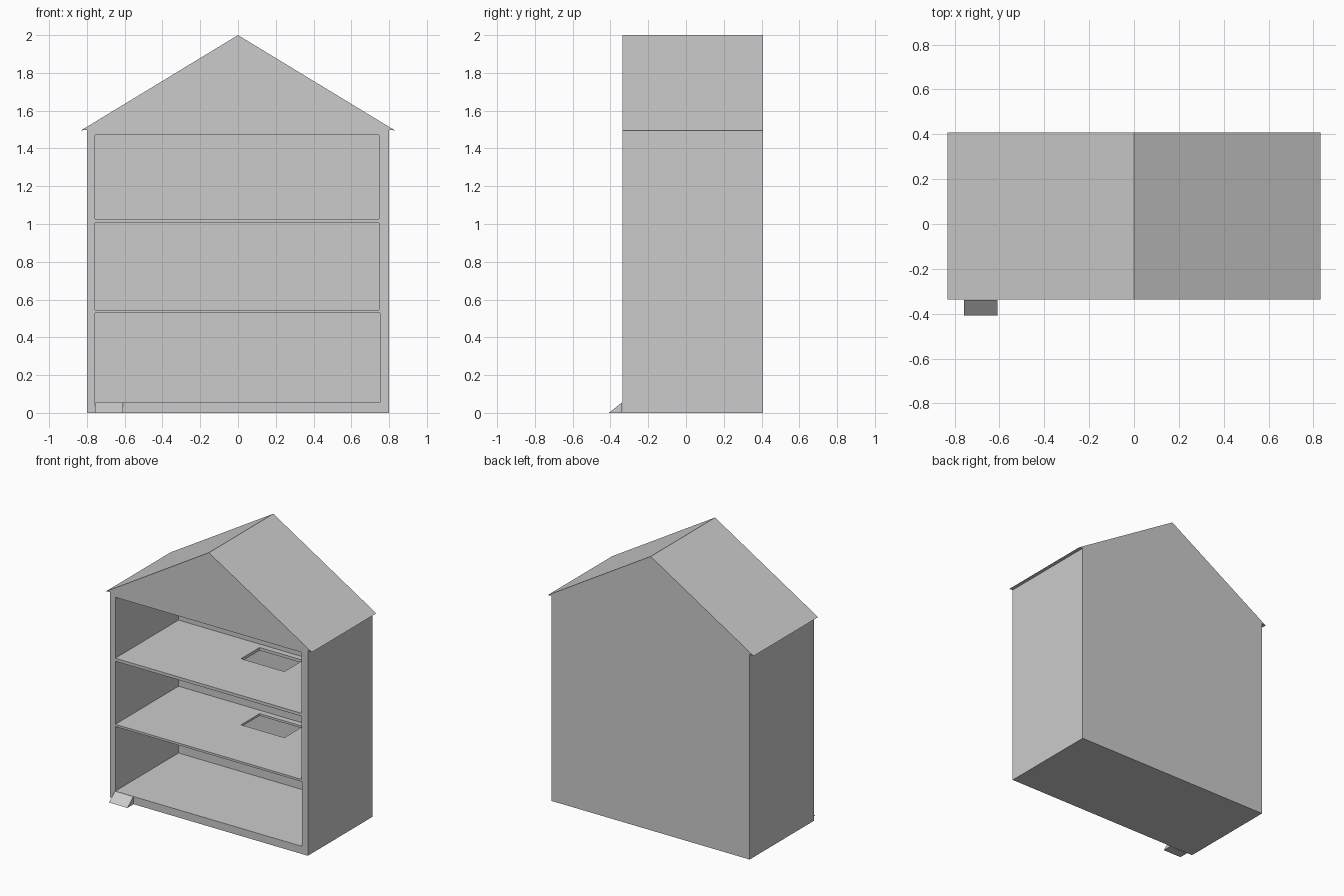
import bpy, bmesh

if "Cube" in bpy.data.objects:
    bpy.data.objects.remove(bpy.data.objects["Cube"])

FRONT, BACK = -0.336, 0.408


def prism(name, profile, axis, a, b):
    """Extrude a 2D profile along axis ('x': profile is y,z; 'y': profile is x,z)."""
    bm = bmesh.new()
    place = (lambda u, v: (a, u, v)) if axis == 'x' else (lambda u, v: (u, a, v))
    face = bm.faces.new([bm.verts.new(place(u, v)) for u, v in profile])
    ext = bmesh.ops.extrude_face_region(bm, geom=[face])
    move = (b - a, 0, 0) if axis == 'x' else (0, b - a, 0)
    bmesh.ops.translate(bm, vec=move,
                        verts=[e for e in ext['geom'] if isinstance(e, bmesh.types.BMVert)])
    bmesh.ops.recalc_face_normals(bm, faces=bm.faces)
    mesh = bpy.data.meshes.new(name)
    bm.to_mesh(mesh)
    bm.free()
    obj = bpy.data.objects.new(name, mesh)
    bpy.context.collection.objects.link(obj)
    return obj


def cut(target, x0, x1, y0, y1, z0, z1):
    """Subtract a box from the target and remove the cutter."""
    cutter = prism("cutter", [(x0, z0), (x1, z0), (x1, z1), (x0, z1)], 'y', y0, y1)
    cutter.hide_render = True
    mod = target.modifiers.new("cut", 'BOOLEAN')
    mod.operation, mod.solver, mod.object = 'DIFFERENCE', 'EXACT', cutter
    bpy.context.view_layer.objects.active = target
    bpy.ops.object.modifier_apply(modifier=mod.name)
    bpy.data.objects.remove(cutter)


# House shell: walls and overhanging gable roof in one outline
half = [(0.80, 0.0), (0.80, 1.499), (0.832, 1.495)]
outline = half + [(0.0, 2.0)] + [(-x, z) for x, z in reversed(half)]
house = prism("house_shell", outline, 'y', FRONT, BACK)

# Three open rooms, leaving thin floors between them
for right, z0, z1 in [(0.752, 0.056, 0.528), (0.747, 0.544, 1.005), (0.747, 1.027, 1.472)]:
    cut(house, -0.756, right, FRONT - 0.1, 0.393, z0, z1)

# Stair hatches through the two upper floors
for z in (0.536, 1.016):
    cut(house, -0.07, 0.28, 0.135, 0.35, z - 0.03, z + 0.03)

# Small entrance ramp
prism("ramp", [(-0.408, 0.0), (-0.338, 0.0), (-0.338, 0.056)], 'x', -0.757, -0.609)
